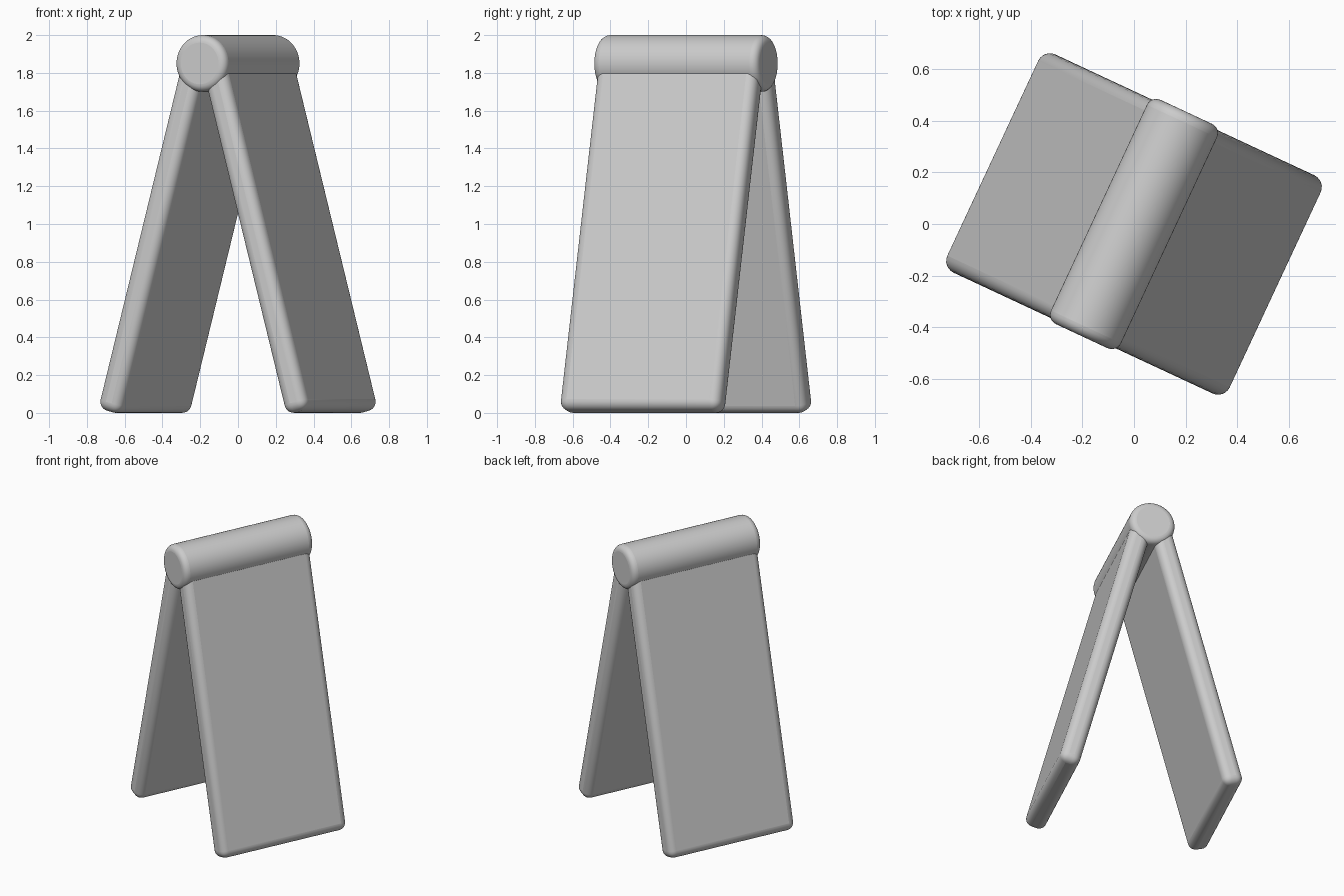
import bpy, bmesh
from math import radians
from mathutils import Matrix

if "Cube" in bpy.data.objects:
    bpy.data.objects.remove(bpy.data.objects["Cube"])

YAW = Matrix.Rotation(radians(-25), 4, 'Z')      # whole stand turned about z
PIVOT = Matrix.Translation((0, 0, 1.85))         # hinge axis height


def finish(name, bm, matrix, bevel):
    """Make an object with rounded edges and smooth shading."""
    bmesh.ops.recalc_face_normals(bm, faces=bm.faces)
    mesh = bpy.data.meshes.new(name)
    bm.to_mesh(mesh)
    bm.free()
    obj = bpy.data.objects.new(name, mesh)
    bpy.context.collection.objects.link(obj)
    obj.matrix_world = matrix
    mod = obj.modifiers.new("rounding", 'BEVEL')
    mod.width = bevel
    mod.segments = 6
    mod.limit_method = 'ANGLE'
    mod.angle_limit = radians(40)
    bpy.ops.object.select_all(action='DESELECT')
    obj.select_set(True)
    bpy.context.view_layer.objects.active = obj
    bpy.ops.object.shade_smooth_by_angle(angle=radians(35))
    return obj


# Round hinge bar along the top
bm = bmesh.new()
bmesh.ops.create_cone(bm, cap_ends=True, segments=64, radius1=0.15, radius2=0.15,
                      depth=0.96, matrix=Matrix.Rotation(radians(90), 4, 'X'))
finish("hinge_bar", bm, YAW @ PIVOT, 0.04)


# Two leaning panels, hung from the hinge bar and splayed 15 degrees each way
def panel(name, turn):
    t_in, t_out, length, width = -0.013, 0.122, 1.923, 0.934
    bm = bmesh.new()
    bmesh.ops.create_cube(bm, size=1)
    bmesh.ops.scale(bm, vec=(t_out - t_in, width, length), verts=bm.verts)
    bmesh.ops.translate(bm, vec=((t_in + t_out) / 2, 0, -length / 2), verts=bm.verts)
    matrix = (YAW @ PIVOT @ Matrix.Rotation(radians(turn), 4, 'Z')
              @ Matrix.Rotation(radians(-15), 4, 'Y'))
    finish(name, bm, matrix, 0.05)


panel("right_panel", 0)
panel("left_panel", 180)
